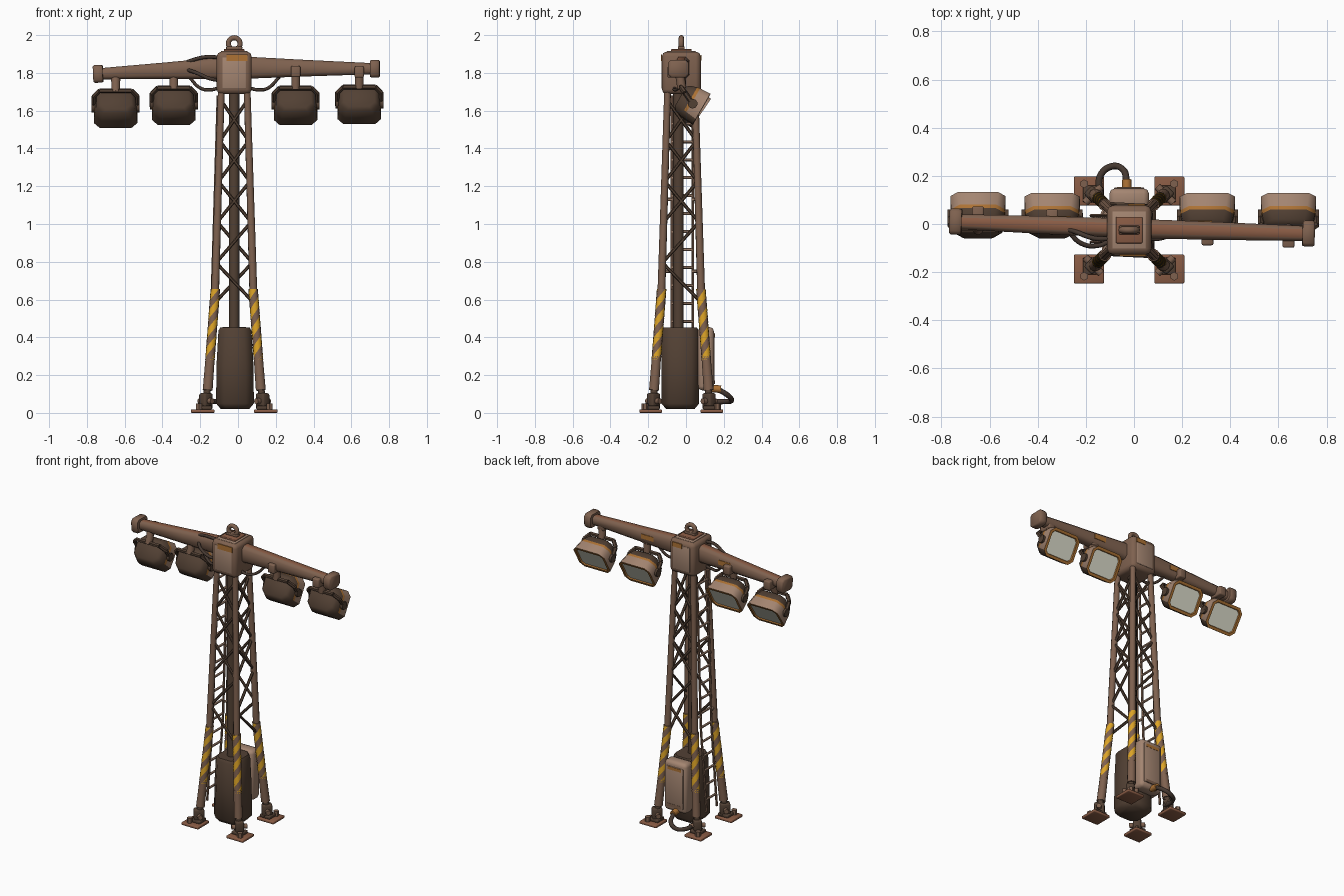
import bpy, bmesh, math
from mathutils import Vector as V, Matrix as M

cube = bpy.data.objects.get("Cube")
if cube:
    bpy.data.objects.remove(cube)


def material(name, rgb):
    m = bpy.data.materials.new(name)
    m.use_nodes = True
    m.diffuse_color = (*rgb, 1)
    bsdf = m.node_tree.nodes["Principled BSDF"]
    bsdf.inputs["Base Color"].default_value = (*rgb, 1)
    bsdf.inputs["Roughness"].default_value = 0.8
    return m


STEEL = material("weathered brown steel", (0.21, 0.12, 0.078))
DARK = material("dark grimy metal", (0.085, 0.052, 0.034))
PALE = material("faded tan paint", (0.37, 0.235, 0.165))
RUST = material("red rust", (0.25, 0.105, 0.058))
ORANGE = material("orange rust", (0.42, 0.17, 0.035))
YELLOW = material("hazard yellow", (0.72, 0.37, 0.02))
LENS = material("lamp glass", (0.88, 0.88, 0.74))
RUBBER = material("dark brown rubber", (0.06, 0.04, 0.03))
CX, CY = -0.02, -0.025
KNEE = 0.655
parts = []


def finish(name, bm, *mats):
    bmesh.ops.recalc_face_normals(bm, faces=bm.faces)
    me = bpy.data.meshes.new(name)
    bm.to_mesh(me)
    bm.free()
    for m in mats:
        me.materials.append(m)
    ob = bpy.data.objects.new(name, me)
    bpy.context.collection.objects.link(ob)
    parts.append(ob)


def box(name, size, loc, mat, bevel=0.0, turn=0.0):
    bm = bmesh.new()
    place = M.Translation(loc) @ M.Rotation(turn, 4, 'Z') @ M.Diagonal((*size, 1))
    bmesh.ops.create_cube(bm, size=1, matrix=place)
    if bevel:
        bmesh.ops.bevel(bm, geom=bm.edges[:], offset=bevel, segments=2, profile=0.5, affect='EDGES')
    finish(name, bm, mat)


def tubes(name, runs, r, mat, sides=8, r_end=None):
    """One object made of straight tubes between pairs of points."""
    bm = bmesh.new()
    for a, b in runs:
        a, b = V(a), V(b)
        d = b - a
        place = M.Translation((a + b) / 2) @ d.to_track_quat('Z', 'Y').to_matrix().to_4x4()
        bmesh.ops.create_cone(bm, cap_ends=True, segments=sides, radius1=r,
                              radius2=r if r_end is None else r_end, depth=d.length, matrix=place)
    finish(name, bm, mat)


def loft(name, sections, place, mats, rule=lambda ring, side: 0):
    """Chamfered rectangles (distance, width, height, chamfer) joined along local Y.
    Side 1 is the top, sides 4 to 6 the underside."""
    bm = bmesh.new()
    rings = []
    for d, w, h, c in sections:
        w, h = w / 2, h / 2
        quarter = [(w, h - c), (w - c, h)]
        pts = quarter + [(-x, z) for x, z in quarter[::-1]]
        pts += [(-x, -z) for x, z in pts]
        rings.append([bm.verts.new(place @ V((x, d, z))) for x, z in pts])
    for i, (a, b) in enumerate(zip(rings, rings[1:])):
        for k in range(8):
            f = bm.faces.new((a[k], a[(k + 1) % 8], b[(k + 1) % 8], b[k]))
            f.material_index = rule(i, k)
    bm.faces.new(rings[0])
    bm.faces.new(rings[-1]).material_index = len(mats) - 1
    finish(name, bm, *mats)


def cable(name, pts, r):
    cu = bpy.data.curves.new(name, 'CURVE')
    cu.dimensions = '3D'
    cu.bevel_depth, cu.bevel_resolution, cu.resolution_u = r, 2, 8
    cu.use_fill_caps = True
    sp = cu.splines.new('BEZIER')
    sp.bezier_points.add(len(pts) - 1)
    for bp, p in zip(sp.bezier_points, pts):
        bp.co = p
        bp.handle_left_type = bp.handle_right_type = 'AUTO'
    cu.materials.append(RUBBER)
    ob = bpy.data.objects.new(name, cu)
    bpy.context.collection.objects.link(ob)


def leg(sx, sy, z):
    """Point on the centre line of a leg, which bends at the knee."""
    o = 0.1 + (0.076 * (KNEE - z) if z < KNEE else 0.03 * (KNEE - z))
    return V((CX + sx * o, CY + sy * (o + 0.004), z))


def striped_sleeve(name, a, b, r, sides=12, rings=24):
    """Twisted tube whose columns alternate between two colours."""
    bm = bmesh.new()
    rows = []
    for i in range(rings + 1):
        c = a.lerp(b, i / rings)
        twist = math.tau * (c.z - a.z) / 0.2
        rows.append([bm.verts.new(c + V((r * math.cos(t), r * math.sin(t), 0)))
                     for t in (twist + math.tau * k / sides for k in range(sides))])
    for lo, hi in zip(rows, rows[1:]):
        for k in range(sides):
            f = bm.faces.new((lo[k], lo[(k + 1) % sides], hi[(k + 1) % sides], hi[k]))
            f.material_index = (k // 3) % 2
    bm.faces.new(rows[0])
    bm.faces.new(rows[-1])
    finish(name, bm, STEEL, YELLOW)


# Legs, hazard sleeves and feet
for sx, side in ((-1, "right"), (1, "left")):
    for sy, end in ((-1, "front"), (1, "back")):
        tag = f"{end}_{side}"
        tubes(f"leg_{tag}", [(leg(sx, sy, 0.64), leg(sx, sy, 1.71))], 0.021, STEEL, 10, 0.018)
        tubes(f"leg_sleeve_{tag}", [(leg(sx, sy, 0.12), leg(sx, sy, 0.3))], 0.027, STEEL, 12, 0.025)
        striped_sleeve(f"hazard_sleeve_{tag}", leg(sx, sy, 0.28), leg(sx, sy, KNEE), 0.026)
        fx, fy = CX + sx * 0.167, CY + sy * 0.162
        box(f"foot_plate_{tag}", (0.125, 0.12, 0.018), (fx, fy, 0.009), RUST, 0.005)
        box(f"foot_pad_{tag}", (0.075, 0.07, 0.02), (fx - sx * 0.012, fy - sy * 0.012, 0.028), DARK, 0.005)
        ankle = V((CX + sx * 0.15, CY + sy * 0.147, 0.062))
        box(f"ankle_{tag}", (0.062, 0.05, 0.085), ankle, DARK, 0.01, sx * sy * math.pi / 4)
        across = V((sx, -sy, 0)) * 0.034
        tubes(f"ankle_pin_{tag}", [(ankle - across, ankle + across)], 0.016, STEEL)
        tubes(f"ankle_post_{tag}", [(ankle, leg(sx, sy, 0.16))], 0.02, DARK)
        tubes(f"foot_bolt_{tag}", [((fx + sx * 0.02, fy + sy * 0.03, 0.015), (fx + sx * 0.02, fy + sy * 0.03, 0.05))],
              0.018, STEEL, 6)

# Lattice bracing on three sides
levels = [0.58 + 0.215 * i for i in range(6)]
for name, p, q in (("front", (-1, -1), (1, -1)), ("left", (1, -1), (1, 1)), ("back", (1, 1), (-1, 1))):
    zigzag = []
    for i, (lo, hi) in enumerate(zip(levels, levels[1:])):
        a, b = (p, q) if i % 2 else (q, p)
        zigzag.append((leg(*a, lo), leg(*b, hi)))
        if i > 1:
            zigzag.append((leg(*b, lo), leg(*a, hi)))
    tubes(f"bracing_{name}", zigzag, 0.009, DARK, 6)


# Ladder on the right side
def rail(sy, z):
    return V((leg(-1, sy, z).x - 0.016, CY + 0.005 + sy * 0.055, z))


rung_z = [0.2 + 0.095 * i for i in range(16)]
tubes("ladder_rails", [(rail(s, a), rail(s, b)) for s in (-1, 1) for a, b in ((0.12, KNEE), (KNEE, 1.68))],
      0.008, STEEL, 6)
tubes("ladder_rungs", [(rail(-1, z), rail(1, z)) for z in rung_z], 0.008, PALE, 6)
tubes("ladder_brackets", [(rail(s, z), leg(-1, s, z)) for s in (-1, 1) for z in (0.75, 1.13, 1.4, 1.62)],
      0.009, PALE, 6)

# Central mast, tank and cabinet
tubes("central_mast", [((CX, -0.04, 0.4), (CX, -0.04, 1.72))], 0.028, DARK, 12)
upright = M.Translation((-0.016, -0.03, 0)) @ M.Rotation(math.pi / 2, 4, 'X')
loft("tank", [(0.02, 0.15, 0.15, 0.03), (0.05, 0.2, 0.2, 0.042), (0.25, 0.196, 0.2, 0.042),
              (0.435, 0.175, 0.195, 0.04), (0.452, 0.155, 0.175, 0.035)], upright, [DARK])
box("cabinet", (0.165, 0.085, 0.335), (CX, 0.105, 0.287), PALE, 0.022)
box("cabinet_door", (0.125, 0.008, 0.27), (CX, 0.148, 0.287), PALE, 0.003)
box("cabinet_rust_top", (0.1, 0.006, 0.02), (CX, 0.1505, 0.41), ORANGE)
box("cabinet_rust_foot", (0.1, 0.006, 0.02), (CX, 0.1505, 0.162), STEEL)
tubes("cable_gland", [((-0.03, 0.13, 0.13), (-0.03, 0.185, 0.125))], 0.02, ORANGE)
cable("ground_cable", [(-0.03, 0.17, 0.125), (-0.045, 0.225, 0.09), (-0.09, 0.24, 0.065),
                       (-0.14, 0.2, 0.06), (-0.14, 0.12, 0.06)], 0.014)

# Head block with lifting eye
box("head_block", (0.185, 0.205, 0.225), (CX, -0.025, 1.8), STEEL, 0.025)
for end, y in (("front", -0.127), ("back", 0.077)):
    box(f"head_{end}_panel", (0.125, 0.006, 0.165), (CX, y, 1.8), PALE, 0.002)
box("head_front_rust", (0.11, 0.005, 0.035), (CX + 0.015, -0.13, 1.88), ORANGE)
box("head_back_rust", (0.07, 0.005, 0.03), (CX + 0.03, 0.08, 1.88), ORANGE)
box("head_top_panel", (0.14, 0.155, 0.006), (CX, CY, 1.912), PALE, 0.002)
box("head_top_plate", (0.11, 0.11, 0.014), (CX, CY, 1.919), RUST, 0.004)
box("lifting_eye_base", (0.085, 0.036, 0.016), (CX, CY, 1.932), STEEL, 0.004)
bm = bmesh.new()
bmesh.ops.create_circle(bm, segments=10, radius=0.014, matrix=M.Translation((0.031, 0, 0)))
bmesh.ops.rotate(bm, verts=bm.verts[:], cent=(0.031, 0, 0), matrix=M.Rotation(math.pi / 2, 3, 'X'))
bmesh.ops.spin(bm, geom=bm.edges[:], cent=(0, 0, 0), axis=(0, 0, 1), angle=math.tau, steps=24, use_merge=True)
bmesh.ops.transform(bm, verts=bm.verts[:], matrix=M.Translation((CX, CY, 1.955)) @ M.Rotation(math.pi / 2, 4, 'X'))
finish("lifting_eye", bm, STEEL)

# Cross arms with rusty tops and end caps
ENDS = {"right": V((-0.74, 0.01, 1.795)), "left": V((0.725, -0.04, 1.822))}
ROOT = V((CX, -0.018, 1.828))
for side, tip in ENDS.items():
    d = tip - ROOT
    n = d.length
    place = M.Translation(ROOT) @ d.to_track_quat('Y', 'Z').to_matrix().to_4x4()
    loft(f"arm_{side}", [(0.05, 0.08, 0.118, 0.02), (0.5 * n, 0.074, 0.088, 0.018), (n, 0.062, 0.058, 0.014)],
         place, [STEEL, RUST, STEEL], lambda ring, k: int(k == 1))
    loft(f"arm_end_cap_{side}", [(n - 0.025, 0.1, 0.085, 0.015), (n - 0.015, 0.108, 0.094, 0.015),
                                 (n + 0.018, 0.108, 0.094, 0.015), (n + 0.026, 0.095, 0.08, 0.015)], place, [STEEL])
    box(f"arm_rust_spot_{side}", (0.09, 0.006, 0.03), ROOT + d * 0.4 + V((0, 0.038, 0.006)), ORANGE)

# Floodlights on yokes: dark back and underside, tan hood, rusty rim
LAMPS = (("outer_right", -0.648, 1.617, 34), ("inner_right", -0.34, 1.632, 30),
         ("inner_left", 0.305, 1.632, 30), ("outer_left", 0.642, 1.637, 30))


def lamp_colour(ring, k):
    under = k in (4, 5, 6)
    return (0, 0, 0 if under else 2, 0 if under else 1, 2, 2)[ring]


for tag, x, z, tilt in LAMPS:
    c = M.Translation((x, 0.035, z))
    loft(f"lamp_{tag}", [(-0.075, 0.165, 0.12, 0.03), (-0.06, 0.2, 0.15, 0.035), (-0.022, 0.22, 0.175, 0.035),
                         (-0.006, 0.224, 0.18, 0.035), (0.055, 0.23, 0.185, 0.03),
                         (0.055, 0.196, 0.15, 0.018), (0.047, 0.19, 0.144, 0.018)],
         c @ M.Rotation(-math.radians(tilt), 4, 'X'), [DARK, PALE, ORANGE, LENS], lamp_colour)
    yoke = c @ M.Rotation(math.radians(35), 4, 'X')
    pts = [yoke @ V(p) for p in ((-.116, 0, -.01), (-.116, 0, .07), (-.085, 0, .108),
                                 (.085, 0, .108), (.116, 0, .07), (.116, 0, -.01))]
    tubes(f"yoke_{tag}", list(zip(pts, pts[1:])), 0.013, DARK, 6)
    tubes(f"yoke_pivots_{tag}", [(yoke @ V((s * 0.09, 0, 0)), yoke @ V((s * 0.127, 0, 0))) for s in (-1, 1)],
          0.026, DARK, 10)
    side = tag.split("_")[1]
    tip = ENDS[side]
    on_arm = ROOT.lerp(tip, (x - ROOT.x) / (tip.x - ROOT.x))
    tubes(f"lamp_stem_{tag}", [(yoke @ V((0, 0, 0.1)), on_arm)], 0.024, STEEL, 10)
    shift = 0.022 if side == "right" else -0.016
    box(f"lamp_clamp_{tag}", (0.05, 0.09, 0.06), on_arm + V((0, shift, -0.018)), STEEL, 0.008)

# Loose cables around the head
cable("head_cable_top", [(-0.31, -0.01, 1.84), (-0.25, -0.03, 1.865), (-0.16, -0.06, 1.885), (-0.09, -0.06, 1.88)], 0.01)
cable("head_cable_side", [(-0.28, -0.02, 1.82), (-0.22, -0.08, 1.8), (-0.15, -0.09, 1.77), (-0.1, -0.07, 1.76)], 0.01)
for s, side in ((-1, "right"), (1, "left")):
    cable(f"head_cable_under_{side}", [(CX + s * 0.08, -0.06, 1.72), (CX + s * 0.13, -0.06, 1.71),
                                       (CX + s * 0.18, -0.04, 1.72), (CX + s * 0.24, -0.02, 1.78)], 0.009)

# Smooth the round parts while keeping hard edges
bpy.ops.object.select_all(action='DESELECT')
for ob in parts:
    ob.select_set(True)
bpy.context.view_layer.objects.active = parts[0]
bpy.ops.object.shade_smooth_by_angle(angle=math.radians(50))
